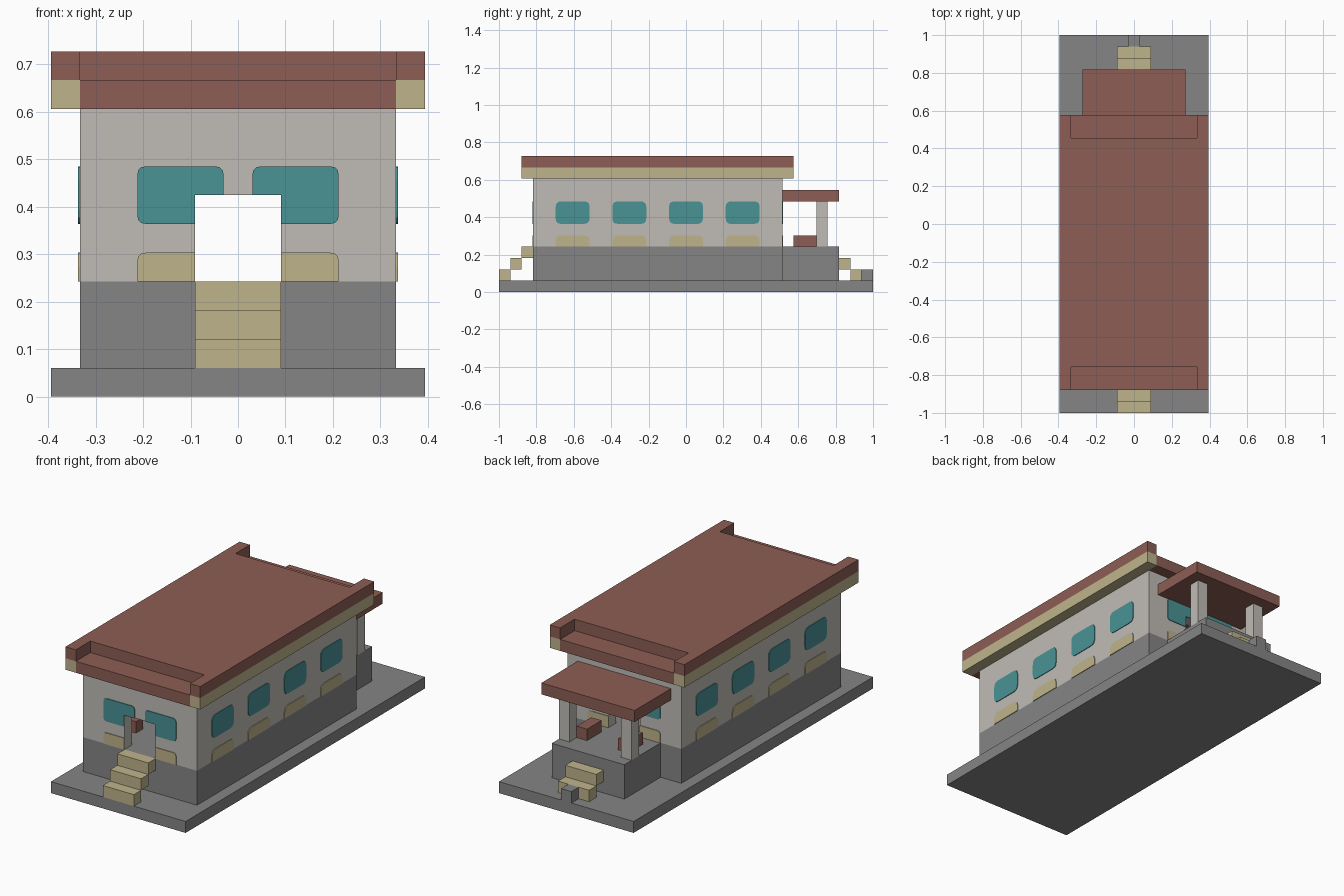
import bpy
import bmesh
from mathutils import Vector

U = 2 / 33   # one block of the building grid
SKIN = 0.06  # thickness of painted panels, in blocks

if "Cube" in bpy.data.objects:
    bpy.data.objects.remove(bpy.data.objects["Cube"])


def material(name, rgb):
    m = bpy.data.materials.new(name)
    m.use_nodes = True
    m.diffuse_color = (*rgb, 1)
    bsdf = next(n for n in m.node_tree.nodes if n.type == 'BSDF_PRINCIPLED')
    bsdf.inputs["Base Color"].default_value = (*rgb, 1)
    return m


STONE = material("dark grey stone", (0.235, 0.235, 0.235))
WALL = material("pale grey wall", (0.53, 0.505, 0.47))
RED = material("red brown roof", (0.27, 0.112, 0.09))
CREAM = material("cream trim", (0.52, 0.456, 0.265))
TEAL = material("teal glass", (0.067, 0.29, 0.302))


def prism(name, outline, axis, lo, hi, mat):
    """Extrude a flat outline (in blocks) along an axis from lo to hi."""
    def place(a, b, c):
        p = {'x': (c, a, b), 'y': (a, c, b), 'z': (a, b, c)}[axis]
        return Vector(p) * U
    bm = bmesh.new()
    base = bm.faces.new([bm.verts.new(place(a, b, lo)) for a, b in outline])
    ext = bmesh.ops.extrude_face_region(bm, geom=[base])
    verts = [v for v in ext["geom"] if isinstance(v, bmesh.types.BMVert)]
    bmesh.ops.translate(bm, verts=verts, vec=place(0, 0, hi - lo))
    bmesh.ops.recalc_face_normals(bm, faces=bm.faces)
    mesh = bpy.data.meshes.new(name)
    bm.to_mesh(mesh)
    bm.free()
    mesh.materials.append(mat)
    obj = bpy.data.objects.new(name, mesh)
    bpy.context.collection.objects.link(obj)
    return obj


def box(name, x, y, z, mat):
    rect = [(x[0], y[0]), (x[1], y[0]), (x[1], y[1]), (x[0], y[1])]
    return prism(name, rect, 'z', z[0], z[1], mat)


def rounded(corners):
    """Turn (a, b, radius) corners into an outline with soft corners."""
    out = []
    for i, (a, b, r) in enumerate(corners):
        p = Vector((a, b))
        if r == 0:
            out.append(p)
            continue
        start = p + (Vector(corners[i - 1][:2]) - p).normalized() * r
        end = p + (Vector(corners[(i + 1) % len(corners)][:2]) - p).normalized() * r
        for t in (0, 1 / 3, 2 / 3, 1):
            out.append(start * (1 - t) ** 2 + p * 2 * t * (1 - t) + end * t * t)
    return [tuple(p) for p in out]


def mirrored(outline, s):
    return [(a * s, b) for a, b in outline]


SIDES = ((1, "left"), (-1, "right"))


def span(s, a, b):
    return tuple(sorted((s * a, s * b)))


# Ground slab and stone bases
box("ground_slab", (-6.5, 6.5), (-16.5, 16.5), (0, 1), STONE)
box("hall_base", (-5.5, 5.5), (-13.5, 8.5), (1, 4), STONE)
box("porch_base", (-3.5, 3.5), (8.5, 13.5), (1, 4), STONE)

# End walls with a doorway through each
door_wall = [(-5.5, 4), (-1.5, 4), (-1.5, 7), (1.5, 7),
             (1.5, 4), (5.5, 4), (5.5, 10), (-5.5, 10)]
prism("front_wall", door_wall, 'y', -13.5, -12.5, WALL)
prism("back_wall", door_wall, 'y', 7.5, 8.5, WALL)

# Panels on the end walls, window outline cut around the doorway
end_window = rounded([(0.5, 8, 0.3), (3.5, 8, 0.3), (3.5, 6, 0.3),
                      (1.5, 6, 0), (1.5, 7, 0), (0.5, 7, 0)])
end_panel = rounded([(1.5, 5, 0), (3.5, 5, 0.3), (3.5, 4, 0), (1.5, 4, 0)])

for s, side in SIDES:
    box(side + "_wall", span(s, 4.5, 5.5), (-12.5, 7.5), (4, 10), WALL)
    for end, lo, hi in (("front", -13.5 - SKIN, -13.5), ("back", 8.5, 8.5 + SKIN)):
        prism(f"{end}_{side}_window", mirrored(end_window, s), 'y', lo, hi, TEAL)
        prism(f"{end}_{side}_panel", mirrored(end_panel, s), 'y', lo, hi, CREAM)

    # Row of side windows, lower panels and inner seats
    x = span(s, 5.5, 5.5 + SKIN)
    for i, y in enumerate((-10, -5, 0, 5)):
        a, b = y - 1.5, y + 1.5
        window = rounded([(a, 6, 0.5), (b, 6, 0.5), (b, 8, 0.5), (a, 8, 0.5)])
        panel = rounded([(a, 4, 0), (b, 4, 0), (b, 5, 0.5), (a, 5, 0.5)])
        prism(f"{side}_window_{i + 1}", window, 'x', *x, TEAL)
        prism(f"{side}_panel_{i + 1}", panel, 'x', *x, CREAM)
        box(f"{side}_seat_{i + 1}", span(s, 2.5, 4.5), (y - 0.5, y + 0.5), (4, 5), RED)

    # Eaves, porch posts and porch benches
    box(side + "_eave", span(s, 5.5, 6.5), (-14.5, 9.5), (10, 11), CREAM)
    box(side + "_porch_post", span(s, 2.5, 3.5), (11.5, 12.5), (4, 8), WALL)
    box(side + "_porch_bench", span(s, 1.5, 2.5), (9.5, 11.5), (4, 5), RED)

# Main roof: lower deck, then a top layer notched at both ends
box("roof_deck", (-5.5, 5.5), (-14.5, 9.5), (10, 11), RED)
half = [(5.5, -12.5), (5.5, -14.5), (6.5, -14.5), (6.5, 9.5), (5.5, 9.5), (5.5, 7.5)]
prism("roof_top", half + mirrored(half[::-1], -1), 'z', 11, 12, RED)
box("porch_roof", (-4.5, 4.5), (8.5, 13.5), (8, 9), RED)

# Open steps at both ends
for i in range(3):
    box(f"front_step_{i + 1}", (-1.5, 1.5), (i - 16.5, i - 15.5), (i + 1, i + 2), CREAM)
for i in range(2):
    box(f"back_step_{i + 1}", (-1.5, 1.5), (14.5 - i, 15.5 - i), (i + 1, i + 2), CREAM)
box("back_kerb_block", (-0.5, 0.5), (15.5, 16.5), (1, 2), STONE)
